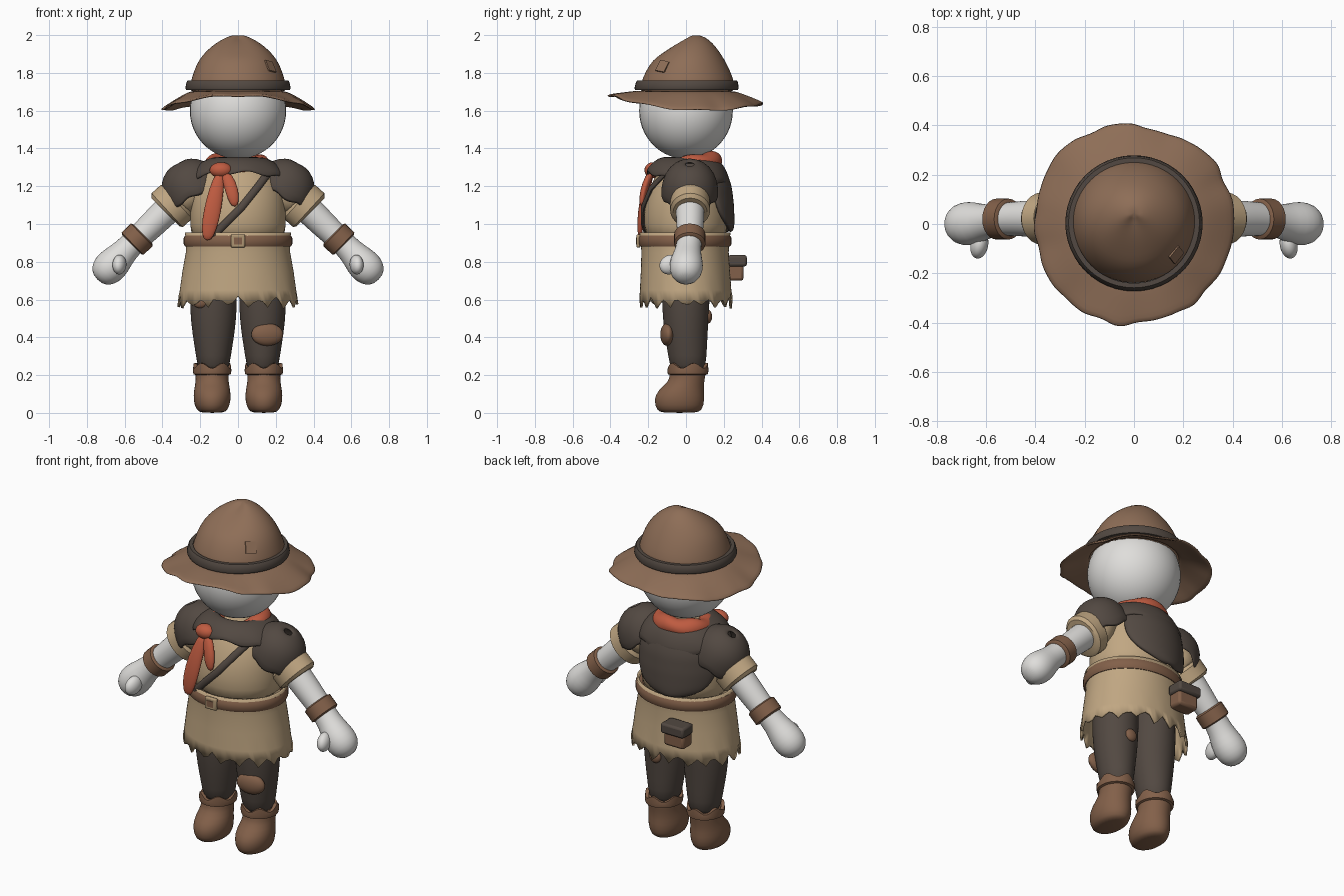
import bpy, bmesh, math, random
from mathutils import Vector, Matrix

random.seed(4)
cube = bpy.data.objects.get("Cube")
if cube:
    bpy.data.objects.remove(cube)


def material(name, rgb):
    m = bpy.data.materials.new(name)
    m.use_nodes = True
    m.diffuse_color = (*rgb, 1)
    bsdf = m.node_tree.nodes["Principled BSDF"]
    bsdf.inputs["Base Color"].default_value = (*rgb, 1)
    bsdf.inputs["Roughness"].default_value = 0.8
    return m


HAT = material("hat brown", (0.27, 0.155, 0.095))
LEATHER = material("leather brown", (0.225, 0.117, 0.067))
DARK = material("dark cloth", (0.085, 0.066, 0.054))
TAN = material("tan cloth", (0.53, 0.385, 0.225))
RED = material("red scarf", (0.52, 0.105, 0.052))
BODY = material("pale body", (0.74, 0.73, 0.71))
BRASS = material("buckle brass", (0.42, 0.3, 0.17))


def finish(name, bm, mat, subdiv=0, thick=0):
    bmesh.ops.recalc_face_normals(bm, faces=bm.faces)
    mesh = bpy.data.meshes.new(name)
    bm.to_mesh(mesh)
    bm.free()
    mesh.materials.append(mat)
    ob = bpy.data.objects.new(name, mesh)
    bpy.context.collection.objects.link(ob)
    if thick:
        mod = ob.modifiers.new("thickness", 'SOLIDIFY')
        mod.thickness, mod.offset = thick, 0
    if subdiv:
        mod = ob.modifiers.new("smooth", 'SUBSURF')
        mod.levels = mod.render_levels = subdiv
        for p in mesh.polygons:
            p.use_smooth = True
    else:
        bpy.ops.object.select_all(action='DESELECT')
        ob.select_set(True)
        bpy.context.view_layer.objects.active = ob
        bpy.ops.object.shade_smooth_by_angle(angle=math.radians(40))
    return ob


def skin(name, rows, mat, caps=True, closed=True, **kw):
    """Join rows of points into a surface."""
    bm = bmesh.new()
    grid = [[bm.verts.new(p) for p in row] for row in rows]
    n = len(grid[0])
    for a, b in zip(grid, grid[1:]):
        for i in range(n if closed else n - 1):
            j = (i + 1) % n
            bm.faces.new((a[i], a[j], b[j], b[i]))
    if caps:
        bm.faces.new(grid[0])
        bm.faces.new(grid[-1])
    return finish(name, bm, mat, **kw)


def loft(name, rings, mat, x=0, segs=24, bend=None, **kw):
    """Stack ellipses (z, centre y, x radius, y radius); bend shifts z by ring and angle."""
    rows = []
    for k, (z, cy, rx, ry) in enumerate(rings):
        row = []
        for i in range(segs):
            a = math.tau * i / segs
            dz = bend(k, i, a) if bend else 0
            row.append((x + rx * math.cos(a), cy + ry * math.sin(a), z + dz))
        rows.append(row)
    return skin(name, rows, mat, **kw)


def tube(name, path, radii, mat, segs=14, **kw):
    """Elliptic tube along a path, flat side facing y."""
    pts = [Vector(p) for p in path]
    rows = []
    for k, p in enumerate(pts):
        d = (pts[min(k + 1, len(pts) - 1)] - pts[max(k - 1, 0)]).normalized()
        u = d.cross(Vector((0, 1, 0))).normalized()
        v = d.cross(u)
        r1, r2 = radii[k] if isinstance(radii[k], tuple) else (radii[k],) * 2
        rows.append([p + u * r1 * math.cos(math.tau * i / segs) + v * r2 * math.sin(math.tau * i / segs)
                     for i in range(segs)])
    return skin(name, rows, mat, **kw)


def ball(name, centre, size, mat, tilt=(0, 0, 0), segs=24):
    bm = bmesh.new()
    bmesh.ops.create_uvsphere(bm, u_segments=segs, v_segments=segs * 2 // 3, radius=1)
    ob = finish(name, bm, mat)
    ob.location, ob.scale, ob.rotation_euler = centre, size, tilt
    return ob


def box(name, centre, size, mat, tilt=(0, 0, 0), bevel=0.008):
    bm = bmesh.new()
    bmesh.ops.create_cube(bm, size=1, matrix=Matrix.Diagonal((*size, 1)))
    ob = finish(name, bm, mat)
    ob.location, ob.rotation_euler = centre, tilt
    if bevel:
        mod = ob.modifiers.new("bevel", 'BEVEL')
        mod.width, mod.segments = bevel, 2
    return ob


# Head and hat
ball("head", (0, 0, 1.6), (0.255, 0.248, 0.255), BODY, segs=40)
loft("hat_crown", [(1.67, 0, .262, .255), (1.74, .01, .255, .252), (1.81, .01, .235, .225),
                   (1.87, .015, .208, .19), (1.92, .022, .165, .15), (1.96, .035, .115, .105),
                   (1.99, .045, .06, .055), (2.002, .045, .02, .02)], HAT, segs=32, subdiv=1,
     bend=lambda k, i, a: -0.018 * max(0, -math.sin(a)) ** 4 if k > 3 else 0)
loft("hat_band", [(1.71, 0, .258, .255), (1.71, .003, .274, .272), (1.72, .003, .279, .276),
                  (1.75, .005, .273, .27), (1.76, .005, .266, .264), (1.76, .005, .245, .245)],
     DARK, segs=48, caps=False)
brim = []
wobble = [random.uniform(-0.012, 0.012) for _ in range(64)]
for t in (0, 0.25, 0.5, 0.75, 1):
    row = []
    for i in range(64):
        a = math.tau * i / 64
        s = math.sin(a)
        r = 0.24 + t * (0.168 + 0.009 * math.sin(3 * a + 1) + t * wobble[i // 2 * 2])
        edge = 1.602 + 0.055 * s * s - 0.024 * s + 0.005 * math.sin(9 * a)
        row.append((r * math.cos(a), r * s, 1.70 + (edge - 1.70) * t ** 1.2))
    brim.append(row)
skin("hat_brim", brim, HAT, caps=False, subdiv=1, thick=0.014)
box("hat_patch", (.172, -.125, 1.835), (.06, .008, .065), HAT, (-.55, .15, .9), bevel=0)

# Torso, belt and ragged tunic skirt
TORSO = [(.88, 0, .25, .21), (1.0, 0, .255, .225), (1.1, 0, .255, .222), (1.2, .01, .24, .2),
         (1.28, .015, .2, .165), (1.34, .02, .13, .12)]
loft("tunic_top", TORSO, TAN, segs=32, subdiv=1)
loft("belt", [(.885, -.005, .25, .21), (.88, -.005, .28, .238), (.895, -.005, .288, .246),
              (.925, -.005, .288, .246), (.94, -.005, .28, .238), (.935, -.005, .25, .21)],
     LEATHER, segs=48, caps=False)
teeth = [(0, .02, .04, .025)[i % 4] + random.uniform(-.012, .012) for i in range(72)]
loft("tunic_skirt", [(.955, -.005, .275, .235), (.9, -.005, .268, .228), (.85, -.005, .27, .225),
                     (.75, -.003, .288, .23), (.65, -.002, .302, .236), (.565, 0, .314, .24)],
     TAN, segs=72, caps=False, thick=0.012, bend=lambda k, i, a: teeth[i] if k == 5 else 0)
box("buckle", (0, -.252, .91), (.075, .022, .07), BRASS)
box("buckle_centre", (0, -.262, .91), (.04, .008, .036), LEATHER, bevel=0)
box("belt_pouch", (-.13, .26, .745), (.13, .09, .09), LEATHER, bevel=.015)
box("pouch_flap", (-.13, .272, .805), (.15, .1, .06), DARK, bevel=.012)
tube("chest_strap", [(.16, -.11, 1.27), (.1, -.185, 1.19), (.02, -.226, 1.09),
                     (-.06, -.228, 1.01), (-.14, -.205, .93)], [(.02, .012)] * 5, DARK, segs=10)

# Shoulder yoke and hood lying on the back
loft("shoulder_yoke", [(1.35, .02, .12, .11), (1.32, .02, .19, .165), (1.27, .015, .245, .195),
                       (1.21, .01, .265, .218)], DARK, segs=40, caps=False, subdiv=1, thick=.02,
     bend=lambda k, i, a: .02 * k * max(0, -math.sin(a)) + (.012 * math.sin(8 * a) if k == 3 else 0))


def torso_radii(z):
    for a, b in zip(TORSO, TORSO[1:]):
        if z <= b[0]:
            f = (z - a[0]) / (b[0] - a[0])
            return [p + (q - p) * f for p, q in zip(a, b)][1:]
    return TORSO[-1][1:]


hood = []
for k in range(13):
    t = k / 12
    cy, rx, ry = torso_radii(1.3 - 0.34 * t)
    half = math.radians(64) * math.sqrt(max(0.01, 1 - t ** 3.5))
    row = []
    for j in range(13):
        s = j / 6 - 1
        a = math.radians(103) + s * half
        lift = 0.008 + 0.012 * (1 - s * s)
        row.append(((rx + lift) * math.cos(a), cy + (ry + lift) * math.sin(a), 1.3 - 0.34 * t))
    hood.append(row)
skin("back_hood", hood, DARK, caps=False, closed=False, subdiv=1, thick=0.028)

# Neck scarf with knot and tails
bm = bmesh.new()
rows = [[Vector(((.122 + .055 * math.cos(b)) * math.cos(a), (.122 + .055 * math.cos(b)) * math.sin(a),
                 .054 * math.sin(b) + .006 * math.sin(5 * a + b)))
         for b in [math.tau * j / 12 for j in range(12)]] for a in [math.tau * i / 32 for i in range(33)]]
bm.free()
scarf = skin("neck_scarf", rows, RED, caps=False, subdiv=1)
bm = bmesh.new()
bm.from_mesh(scarf.data)
bmesh.ops.remove_doubles(bm, verts=bm.verts, dist=1e-4)
bm.to_mesh(scarf.data)
bm.free()
scarf.location, scarf.rotation_euler = (-.005, .02, 1.31), (.17, 0, 0)
ball("scarf_knot", (-.09, -.175, 1.285), (.06, .045, .042), RED)
tube("scarf_long_tail", [(-.09, -.18, 1.28), (-.115, -.215, 1.18), (-.135, -.238, 1.07),
                         (-.155, -.245, .97), (-.165, -.24, .91)],
     [(.025, .02), (.04, .02), (.048, .018), (.042, .015), (.02, .01)], RED, subdiv=1)
tube("scarf_short_tail", [(-.075, -.18, 1.28), (-.04, -.215, 1.21), (-.025, -.232, 1.14), (-.015, -.235, 1.09)],
     [(.025, .02), (.036, .02), (.034, .018), (.015, .01)], RED, subdiv=1)

for side, s in (("left", 1), ("right", -1)):
    # Arms, hands and sleeves
    tube(side + "_arm", [(s * x, y, z) for x, y, z in
                         [(.24, .02, 1.2), (.36, .022, 1.09), (.45, .022, 1.0), (.535, .02, .92), (.6, .01, .855),
                          (.645, .003, .805), (.69, 0, .76), (.725, 0, .725), (.745, 0, .705)]],
         [.078, .078, .074, .066, .068, .088, .092, .072, .03], BODY, segs=18, subdiv=1)
    ball(side + "_thumb", (s * .628, -.085, .785), (.036, .058, .05), BODY, (.5, 0, s * .2))
    tube(side + "_sleeve", [(s * .18, .02, 1.23), (s * .28, .02, 1.16), (s * .335, .022, 1.11)],
         [.085, .108, .108], TAN, segs=20, subdiv=1)
    tube(side + "_sleeve_cuff", [(s * .315, .022, 1.128), (s * .325, .022, 1.118), (s * .375, .022, 1.073),
                                 (s * .385, .022, 1.063)],
         [(.105, .09), (.122, .106), (.122, .106), (.105, .09)], TAN, segs=24)
    tube(side + "_wristband", [(s * .505, .02, .948), (s * .51, .02, .943), (s * .558, .02, .896),
                               (s * .563, .02, .891)], [.072, .083, .083, .072], LEATHER, segs=24)
    # Scalloped shoulder cap
    cap = loft(side + "_shoulder_cap", [(.15, 0, .02, .02), (.14, 0, .07, .065), (.1, 0, .122, .112),
                                        (.04, 0, .15, .138), (-.03, 0, .16, .146)], DARK, segs=40,
               caps=False, subdiv=1, thick=.018,
               bend=lambda k, i, a: -.024 * abs(math.sin(3.5 * a)) if k == 4 else 0)
    cap.location, cap.rotation_euler = (s * .245, .02, 1.185), (0, s * .5, 0)
    # Trousers and boots
    loft(side + "_trouser_leg", [(.2, .01, .08, .09), (.3, .008, .092, .102), (.42, 0, .113, .115),
                                 (.55, -.002, .126, .126), (.7, 0, .125, .13), (.86, 0, .11, .12)],
         DARK, x=s * .13, subdiv=1)
    loft(side + "_boot", [(0, -.035, .055, .09), (.012, -.035, .085, .122), (.07, -.036, .101, .136),
                          (.12, -.028, .097, .122), (.165, .003, .087, .094), (.21, .01, .088, .095),
                          (.24, .012, .092, .1)], LEATHER, x=s * .137, subdiv=1)
    loft(side + "_boot_cuff", [(.2, .01, .085, .09), (.205, .01, .099, .106), (.225, .01, .102, .109),
                               (.25, .01, .099, .106), (.25, .01, .08, .088)], LEATHER, x=s * .137, segs=36,
         caps=False, bend=lambda k, i, a: .014 * math.sin(5 * a) if k > 2 else 0)

# Patches on the trousers
ball("knee_patch", (.155, -.1, .415), (.085, .035, .06), LEATHER, (0, 0, .12))
ball("back_leg_patch", (.12, .118, .51), (.036, .02, .036), LEATHER)
ball("thigh_patch", (-.2, -.105, .585), (.04, .02, .03), LEATHER)
